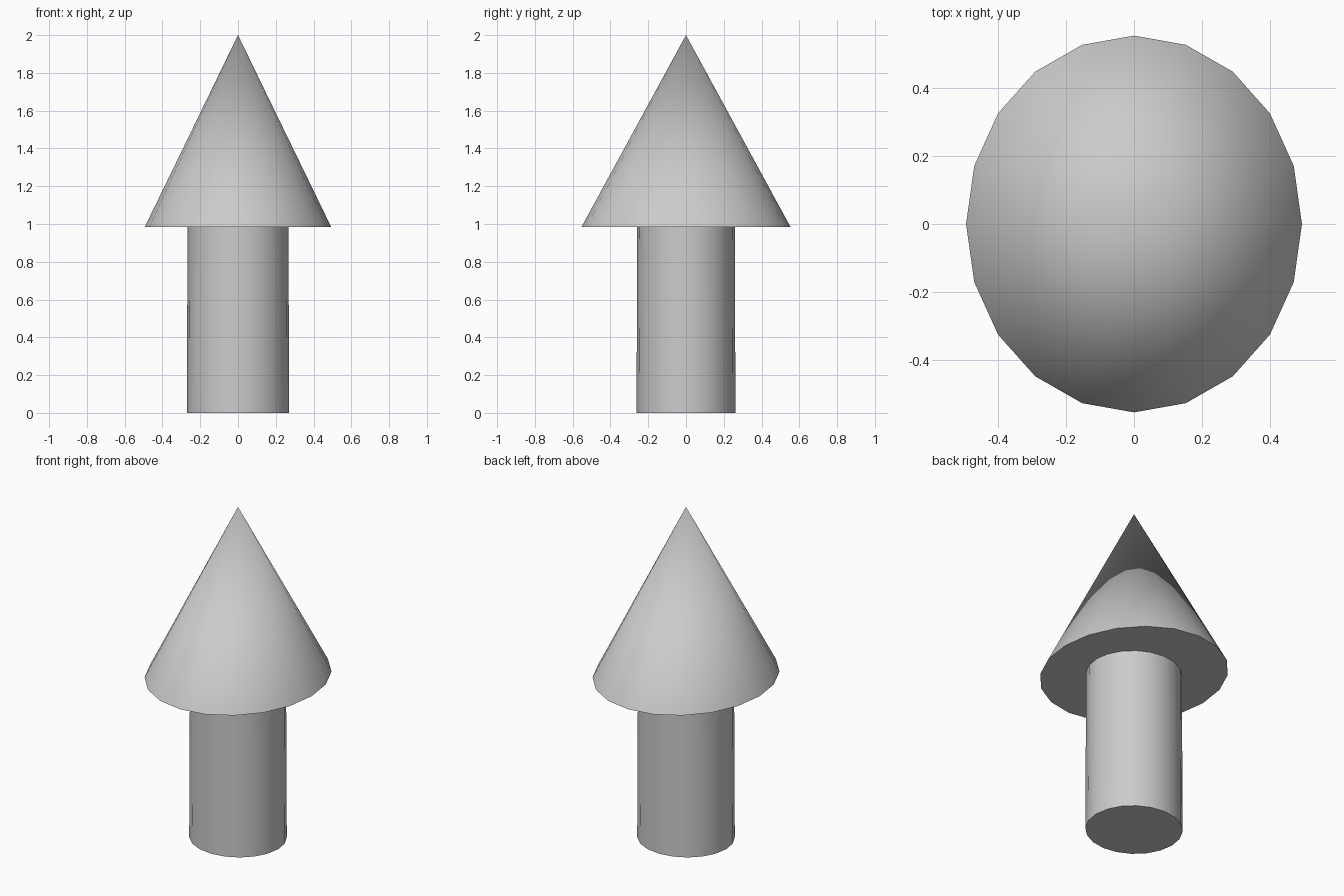
import bpy
import math

if "Cube" in bpy.data.objects:
    bpy.data.objects.remove(bpy.data.objects["Cube"])

SIDES = 20


def round_part(name, r_bottom, r_top, z0, z1, scale_y):
    """Capped cone or cylinder with an elliptical section and a vertex on each axis."""
    bpy.ops.mesh.primitive_cone_add(vertices=SIDES, radius1=r_bottom, radius2=r_top,
                                    depth=z1 - z0, location=(0, 0, (z0 + z1) / 2))
    ob = bpy.context.object
    ob.name = name
    ob.scale.y = scale_y
    bpy.ops.object.transform_apply(location=True, rotation=False, scale=True)
    bpy.ops.object.shade_smooth_by_angle(angle=math.radians(35))
    return ob


# Straight shaft, very slightly tapered, meeting the underside of the head
round_part("shaft", 0.271, 0.267, 0.0, 0.985, 0.262 / 0.271)

# Pointed head, a little deeper than wide
round_part("head", 0.493, 0.0, 0.985, 2.0, 0.553 / 0.493)
